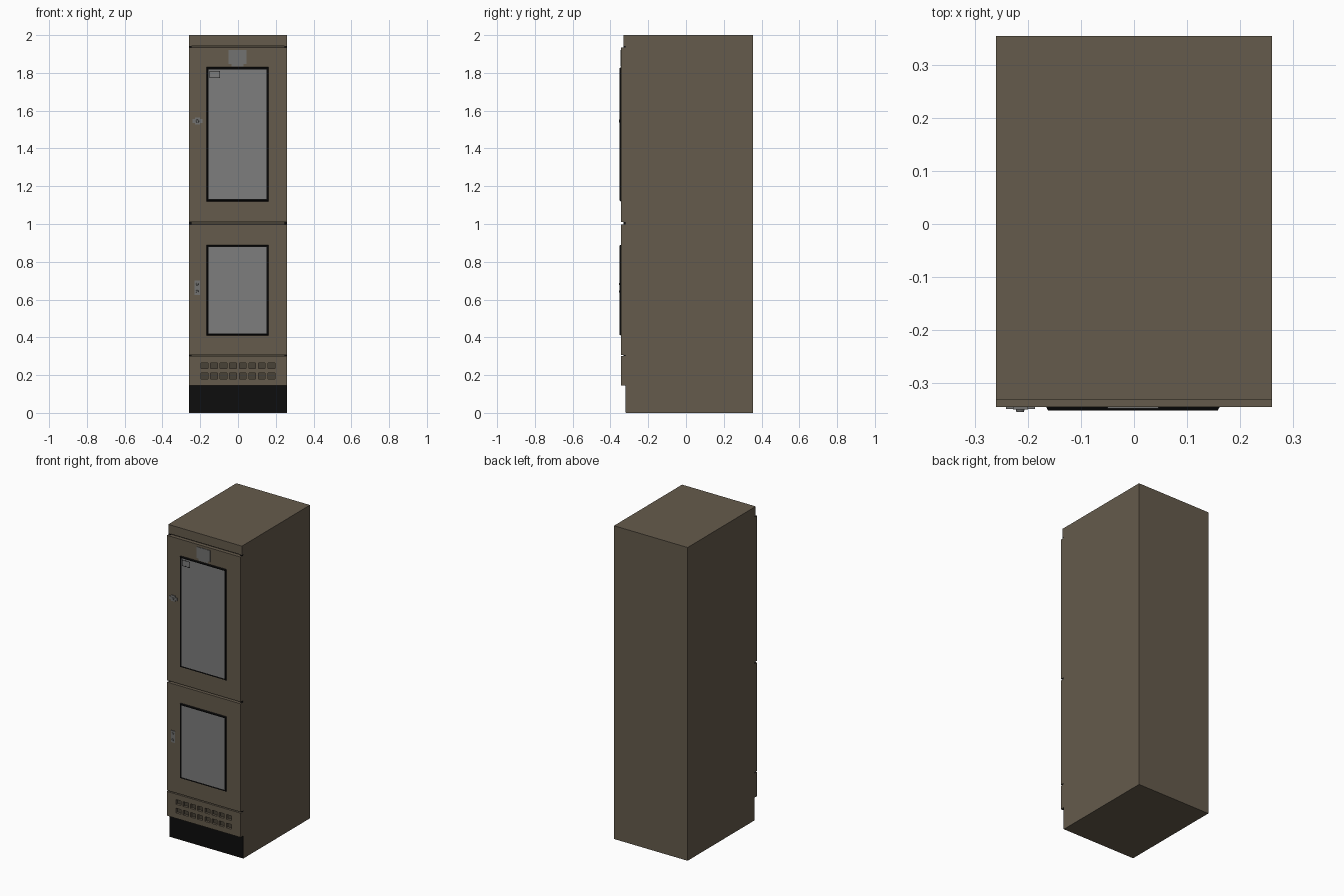
import bpy, bmesh, math
from mathutils import Matrix, Vector

cube = bpy.data.objects.get("Cube")
if cube:
    bpy.data.objects.remove(cube, do_unlink=True)


def material(name, r, g, b):
    m = bpy.data.materials.new(name)
    m.use_nodes = True
    m.diffuse_color = (r, g, b, 1)
    m.node_tree.nodes["Principled BSDF"].inputs["Base Color"].default_value = (r, g, b, 1)
    return m


BROWN = material("brown_enamel", 0.13, 0.104, 0.072)
BLACK = material("black_trim", 0.004, 0.004, 0.004)
GLASS = material("grey_glass", 0.205, 0.205, 0.205)
STEEL = material("grey_steel", 0.17, 0.17, 0.165)
SHADE = material("dark_vent", 0.065, 0.054, 0.039)


def make(name, bm, *mats):
    mesh = bpy.data.meshes.new(name)
    bmesh.ops.recalc_face_normals(bm, faces=bm.faces)
    bm.to_mesh(mesh)
    bm.free()
    for m in mats:
        mesh.materials.append(m)
    ob = bpy.data.objects.new(name, mesh)
    bpy.context.scene.collection.objects.link(ob)
    return ob


def add_box(bm, x, y, z):
    """Add a box given its (low, high) range on each axis."""
    size = Vector((x[1] - x[0], y[1] - y[0], z[1] - z[0]))
    mid = Vector((sum(x), sum(y), sum(z))) / 2
    mat = Matrix.Translation(mid) @ Matrix.Diagonal((*size, 1))
    return bmesh.ops.create_cube(bm, size=1, matrix=mat)["verts"]


def box(name, x, y, z, mat):
    bm = bmesh.new()
    add_box(bm, x, y, z)
    return make(name, bm, mat)


def knob(name, x, z, radius):
    bm = bmesh.new()
    mat = Matrix.Translation((x, -0.349, z)) @ Matrix.Rotation(math.pi / 2, 4, "X")
    bmesh.ops.create_cone(bm, cap_ends=True, segments=16, radius1=radius,
                          radius2=radius * 0.7, depth=0.012, matrix=mat)
    return make(name, bm, STEEL)


HALF = 0.26
WIDE = (-HALF, HALF)
BODY_Y, DOOR_Y = -0.318, -0.345

# Cabinet body
box("cabinet_body", WIDE, (BODY_Y, 0.355), (0, 2), BROWN)
box("kick_plate", WIDE, (BODY_Y - 0.001, BODY_Y), (0.002, 0.147), BLACK)
box("top_panel", WIDE, (-0.332, BODY_Y), (1.943, 2), BROWN)

# Doors
box("upper_door", WIDE, (DOOR_Y, BODY_Y), (1.01, 1.935), BROWN)
box("lower_door", WIDE, (DOOR_Y, BODY_Y), (0.307, 0.998), BROWN)

# Dark seams and hinges between the panels
for label, z in (("upper", (1.935, 1.943)), ("middle", (0.998, 1.01)), ("lower", (0.3, 0.307))):
    box(label + "_seam", WIDE, (BODY_Y - 0.003, BODY_Y), z, SHADE)
    for side, s in (("left", 1), ("right", -1)):
        x = sorted((s * HALF, s * (HALF - 0.014)))
        box(f"{label}_{side}_hinge", x, (-0.33, BODY_Y), z, BLACK)

# Vent panel with two rows of recessed slots
vent = box("vent_panel", WIDE, (DOOR_Y, BODY_Y), (0.145, 0.3), BROWN)
vent.data.materials.append(SHADE)
bm = bmesh.new()
for z in (0.195, 0.25):
    for i in range(8):
        x = -0.178 + 0.0507 * i
        add_box(bm, (x - 0.018, x + 0.018), (-0.36, -0.33), (z - 0.015, z + 0.015))
cutter = make("vent_cutter", bm, SHADE)
cutter.hide_render = True
cutter.hide_viewport = True
cut = vent.modifiers.new("slots", "BOOLEAN")
cut.object = cutter
cut.solver = "EXACT"
bpy.context.view_layer.update()
baked = bpy.data.meshes.new_from_object(vent.evaluated_get(bpy.context.evaluated_depsgraph_get()))
vent.modifiers.clear()
vent.data = baked
bpy.data.objects.remove(cutter, do_unlink=True)
baked.materials.clear()
baked.materials.append(BROWN)
baked.materials.append(SHADE)
for p in baked.polygons:
    p.material_index = int(abs(p.center.y + 0.33) < 0.001)


# Framed windows: chamfered black frame around a sunken pane
def window(name, z):
    bm = bmesh.new()
    verts = add_box(bm, (-0.166, 0.162), (-0.352, DOOR_Y), z)
    mid = sum(z) / 2
    for v in verts:
        if v.co.y < -0.35:
            v.co.x -= math.copysign(0.004, v.co.x)
            v.co.z -= math.copysign(0.004, v.co.z - mid)
    bm.normal_update()
    front = min(bm.faces, key=lambda f: f.calc_center_median().y)
    bmesh.ops.inset_region(bm, faces=[front], thickness=0.010, depth=-0.002)
    front.material_index = 1
    make(name, bm, BLACK, GLASS)


window("upper_window", (1.12, 1.83))
window("lower_window", (0.41, 0.89))

# Thin outline of the small tag in the upper pane
TAG_Y = (-0.3508, -0.35)
for i, z in enumerate((1.772, 1.808)):
    box(f"tag_line_{i}", (-0.15, -0.095), TAG_Y, (z, z + 0.003), BLACK)
for i, x in enumerate((-0.15, -0.098)):
    box(f"tag_side_{i}", (x, x + 0.003), TAG_Y, (1.772, 1.81), BLACK)

# Display plate above the upper window
box("display_plate", (-0.05, 0.046), (-0.348, DOOR_Y), (1.848, 1.92), STEEL)
box("display_foot", (-0.034, 0.03), (-0.348, DOOR_Y), (1.835, 1.848), STEEL)

# Door latches
box("upper_latch_plate", (-0.242, -0.187), (-0.349, DOOR_Y), (1.536, 1.555), STEEL)
box("upper_latch_tab", (-0.228, -0.2), (-0.35, DOOR_Y), (1.528, 1.565), STEEL)
knob("upper_latch_knob", -0.215, 1.545, 0.010)
box("lower_latch_plate", (-0.23, -0.202), (-0.349, DOOR_Y), (0.625, 0.7), STEEL)
for i, z in enumerate((0.643, 0.682)):
    knob(f"lower_latch_knob_{i}", -0.216, z, 0.008)
